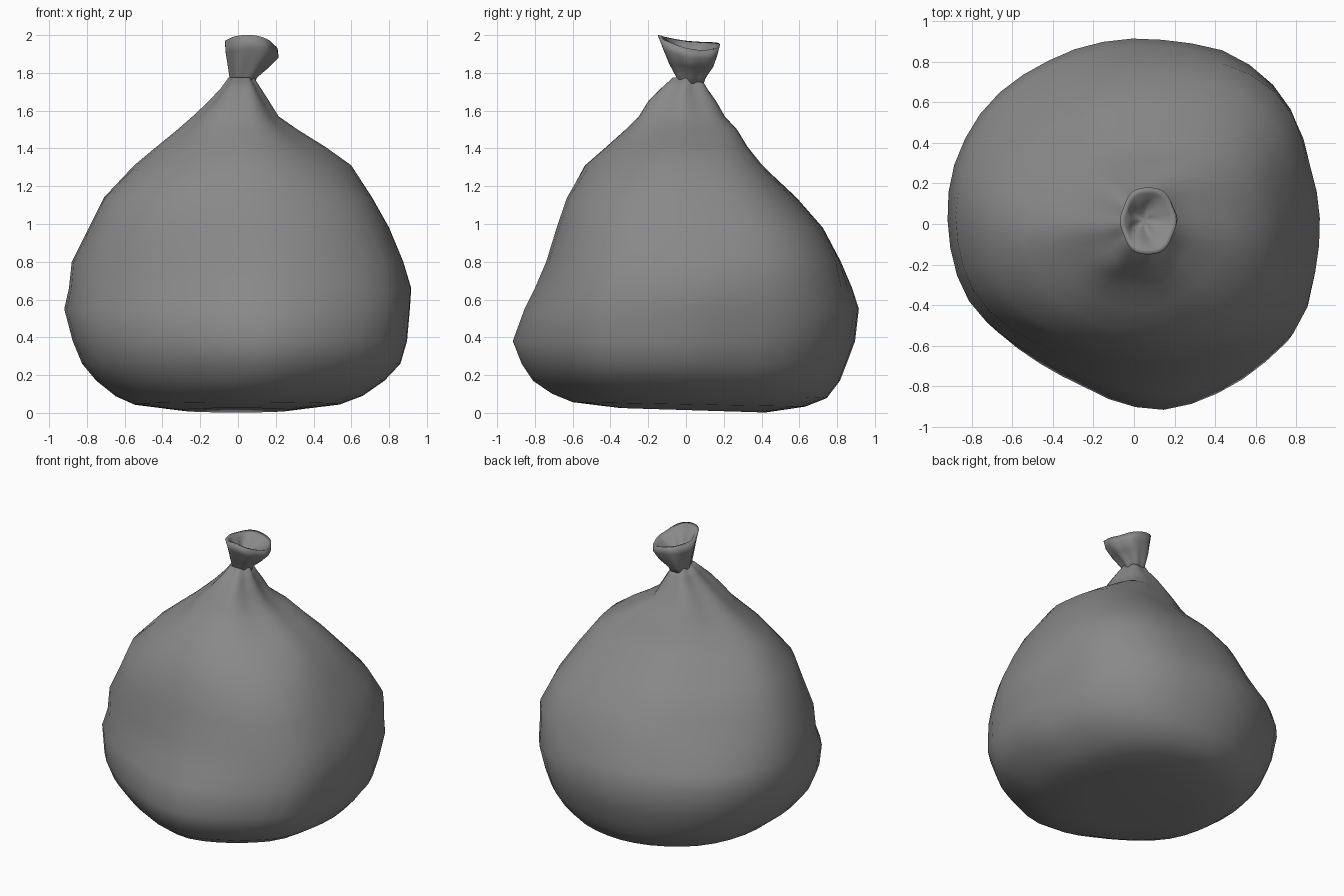
import bpy, bmesh, math

N = 40  # sides of every ring

# Plan outline of the full belly, pulled to a soft corner at the front
OUTLINE = [(0.92, 0.06), (0.87, 0.27), (0.78, 0.55), (0.69, 0.68), (0.48, 0.85), (0.22, 0.915),
           (-0.15, 0.92), (-0.5, 0.79), (-0.61, 0.73), (-0.77, 0.56), (-0.9, 0.26), (-0.92, 0.05),
           (-0.86, -0.3), (-0.79, -0.43), (-0.54, -0.64), (-0.3, -0.77), (-0.12, -0.86),
           (0.12, -0.91), (0.28, -0.88), (0.45, -0.81), (0.65, -0.68), (0.82, -0.52), (0.9, -0.25)]
POLAR = sorted((math.atan2(y, x) % math.tau, math.hypot(x, y) / 0.918) for x, y in OUTLINE)
POLAR = [(POLAR[-1][0] - math.tau, POLAR[-1][1])] + POLAR + [(POLAR[0][0] + math.tau, POLAR[0][1])]
# Diagonal fullness: back right, back left, front left, front right
LOW = (0.02, -0.02, 0.02, 0.03)
MID = (0.09, -0.09, 0.04, 0.06)
HIGH = (0.12, -0.08, -0.04, -0.07)
NONE = (0, 0, 0, 0)


def outline_radius(a):
    for (a0, r0), (a1, r1) in zip(POLAR, POLAR[1:]):
        if a0 <= a <= a1:
            return r0 + (r1 - r0) * (a - a0) / (a1 - a0)
    return 1.0


def fit(values, lo, hi):
    a, b = min(values), max(values)
    return [lo + (v - a) / (b - a) * (hi - lo) for v in values]


def ring(z, x0, x1, y0, y1, blend=0.0, fold=0.0, diag=NONE, lift=None, count=6):
    """One closed section fitted to its x and y limits, with optional gathered folds."""
    xs, ys, zs = [], [], []
    for i in range(N):
        a = math.tau * i / N
        r = 1 + (outline_radius(a) - 1) * blend
        r += diag[int(a / math.tau * 4) % 4] * math.sin(2 * a) ** 2
        r *= 1 - fold * (0.5 - 0.5 * math.cos(count * a + 0.6 * math.sin(2 * a)))
        xs.append(r * math.cos(a))
        ys.append(r * math.sin(a))
        zs.append(z + (lift(a) if lift else 0))
    return list(zip(fit(xs, x0, x1), fit(ys, y0, y1), zs))


plastic = bpy.data.materials.new("dark_plastic")
plastic.diffuse_color = (0.25, 0.25, 0.25, 1)


def loft(name, rings, start, end):
    bm = bmesh.new()
    loops = [[bm.verts.new(p) for p in r] for r in rings]
    for lo, hi in zip(loops, loops[1:]):
        for i in range(N):
            j = (i + 1) % N
            bm.faces.new((lo[i], lo[j], hi[j], hi[i]))
    for tip, loop, flip in ((start, loops[0], True), (end, loops[-1], False)):
        v = bm.verts.new(tip)
        for i in range(N):
            a, b = loop[i], loop[(i + 1) % N]
            bm.faces.new((b, a, v) if flip else (a, b, v))
    for f in bm.faces:
        f.smooth = True
    me = bpy.data.meshes.new(name)
    bm.to_mesh(me)
    bm.free()
    me.materials.append(plastic)
    ob = bpy.data.objects.new(name, me)
    bpy.context.collection.objects.link(ob)


def tilt(a):
    # underside rests on its back half
    return -0.012 * math.sin(a)


# Filled bag: z, x limits, y limits, corner blend, fold depth, diagonal fullness
BAG = [(0.014, -0.30, 0.28, -0.35, 0.42, 0.5, 0, NONE, tilt),
       (0.045, -0.55, 0.54, -0.60, 0.63, 0.7, 0, NONE, tilt),
       (0.09, -0.65, 0.66, -0.71, 0.745, 0.9, 0, NONE, tilt),
       (0.17, -0.75, 0.775, -0.81, 0.815, 1, 0),
       (0.26, -0.825, 0.86, -0.87, 0.85, 1, 0),
       (0.38, -0.875, 0.895, -0.917, 0.895, 1, 0),
       (0.55, -0.92, 0.91, -0.855, 0.915, 1, 0, LOW),
       (0.66, -0.895, 0.917, -0.80, 0.88, 0.9, 0, LOW),
       (0.80, -0.88, 0.875, -0.74, 0.82, 0.7, 0, MID),
       (0.98, -0.79, 0.80, -0.685, 0.725, 0.5, 0, MID),
       (1.14, -0.71, 0.71, -0.63, 0.585, 0.4, 0, MID),
       (1.31, -0.55, 0.60, -0.535, 0.405, 0.3, 0.02, HIGH),
       (1.41, -0.43, 0.46, -0.42, 0.325, 0.2, 0.04, HIGH),
       (1.50, -0.32, 0.315, -0.32, 0.27, 0.1, 0.06, HIGH),
       (1.57, -0.24, 0.215, -0.25, 0.205, 0, 0.08, LOW),
       (1.65, -0.155, 0.165, -0.20, 0.16, 0, 0.10),
       (1.72, -0.09, 0.12, -0.13, 0.11, 0, 0.14),
       (1.775, -0.05, 0.085, -0.07, 0.08, 0, 0.2)]
loft("bag_body", [ring(*r) for r in BAG], start=(0, 0.02, 0.025), end=(0.025, 0.02, 1.775))


# Tied top: flared outside, uneven rim, crumpled funnel inside
def rim(s):
    return lambda a: s * (-0.026 * math.sin(a) - 0.02 * math.cos(a) + 0.014 * math.cos(2 * a + 2.8))


loft("tied_top", [
    ring(1.735, -0.035, 0.085, -0.035, 0.09, 0, 0.15),
    ring(1.775, -0.045, 0.10, -0.05, 0.105, 0, 0.15),
    ring(1.84, -0.055, 0.165, -0.09, 0.145, 0, 0.10, NONE, rim(0.3)),
    ring(1.90, -0.065, 0.215, -0.12, 0.165, 0, 0.06, NONE, rim(0.6)),
    ring(1.962, -0.07, 0.21, -0.15, 0.18, 0, 0.05, NONE, rim(1)),
    ring(1.955, -0.045, 0.185, -0.125, 0.15, 0, 0.06, NONE, rim(1)),
    ring(1.91, -0.02, 0.14, -0.075, 0.11, 0, 0.25, NONE, rim(0.6), 5),
    ring(1.88, 0.01, 0.09, -0.03, 0.07, 0, 0.3, NONE, None, 5),
], start=(0.025, 0.025, 1.725), end=(0.05, 0.02, 1.86))
